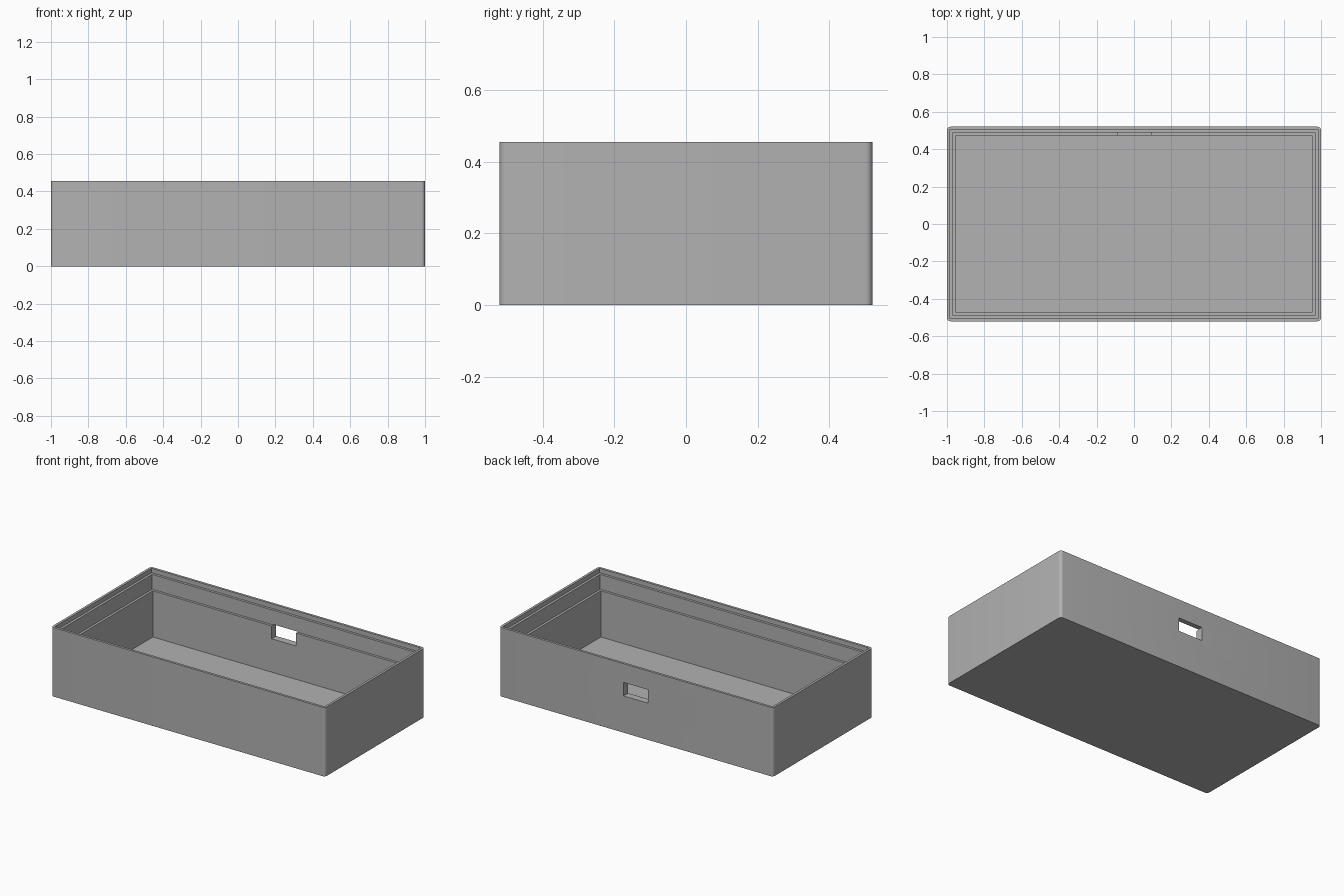
import bpy
import bmesh

cube = bpy.data.objects.get("Cube")
if cube:
    bpy.data.objects.remove(cube, do_unlink=True)

W, D, H = 2.0, 1.04, 0.455

grey = bpy.data.materials.new("plain grey")
grey.use_nodes = True
colour = (0.445, 0.445, 0.445, 1)
grey.diffuse_color = colour
grey.node_tree.nodes["Principled BSDF"].inputs["Base Color"].default_value = colour


def block(name, low, high, radius=0.0):
    """Box between two corners, with optional rounded upright edges."""
    bm = bmesh.new()
    bmesh.ops.create_cube(bm, size=1)
    for v in bm.verts:
        v.co = [(a + b) / 2 + c * (b - a) for a, b, c in zip(low, high, v.co)]
    if radius:
        upright = [e for e in bm.edges
                   if abs(e.verts[0].co.z - e.verts[1].co.z) > 0.01]
        bmesh.ops.bevel(bm, geom=upright, offset=radius, segments=6,
                        profile=0.5, affect='EDGES')
    mesh = bpy.data.meshes.new(name)
    bm.to_mesh(mesh)
    bm.free()
    mesh.materials.append(grey)
    obj = bpy.data.objects.new(name, mesh)
    bpy.context.collection.objects.link(obj)
    return obj


def cut(target, cutter):
    """Subtract the cutter, apply the result and discard the cutter."""
    cutter.hide_render = True
    bpy.context.view_layer.objects.active = target
    mod = target.modifiers.new("cut", 'BOOLEAN')
    mod.operation = 'DIFFERENCE'
    mod.solver = 'EXACT'
    mod.object = cutter
    bpy.ops.object.modifier_apply(modifier=mod.name)
    bpy.data.objects.remove(cutter, do_unlink=True)


# Outer body of the open tray
tray = block("open_tray", (-W / 2, -D / 2, 0), (W / 2, D / 2, H), 0.02)

# Stepped cavity: lid recess, middle ledge, main well (wall thickness, base height)
for wall, base in ((0.016, 0.425), (0.032, 0.327), (0.048, 0.022)):
    x, y = W / 2 - wall, D / 2 - wall
    cut(tray, block("cavity_cutter", (-x, -y, base), (x, y, H + 0.1)))

# Port opening through the back wall
cut(tray, block("port_cutter", (-0.085, 0.4, 0.242), (0.092, 0.6, 0.331)))

# Smooth rounded corners, crisp steps
bpy.ops.object.select_all(action='DESELECT')
tray.select_set(True)
bpy.context.view_layer.objects.active = tray
bpy.ops.object.shade_smooth_by_angle()
